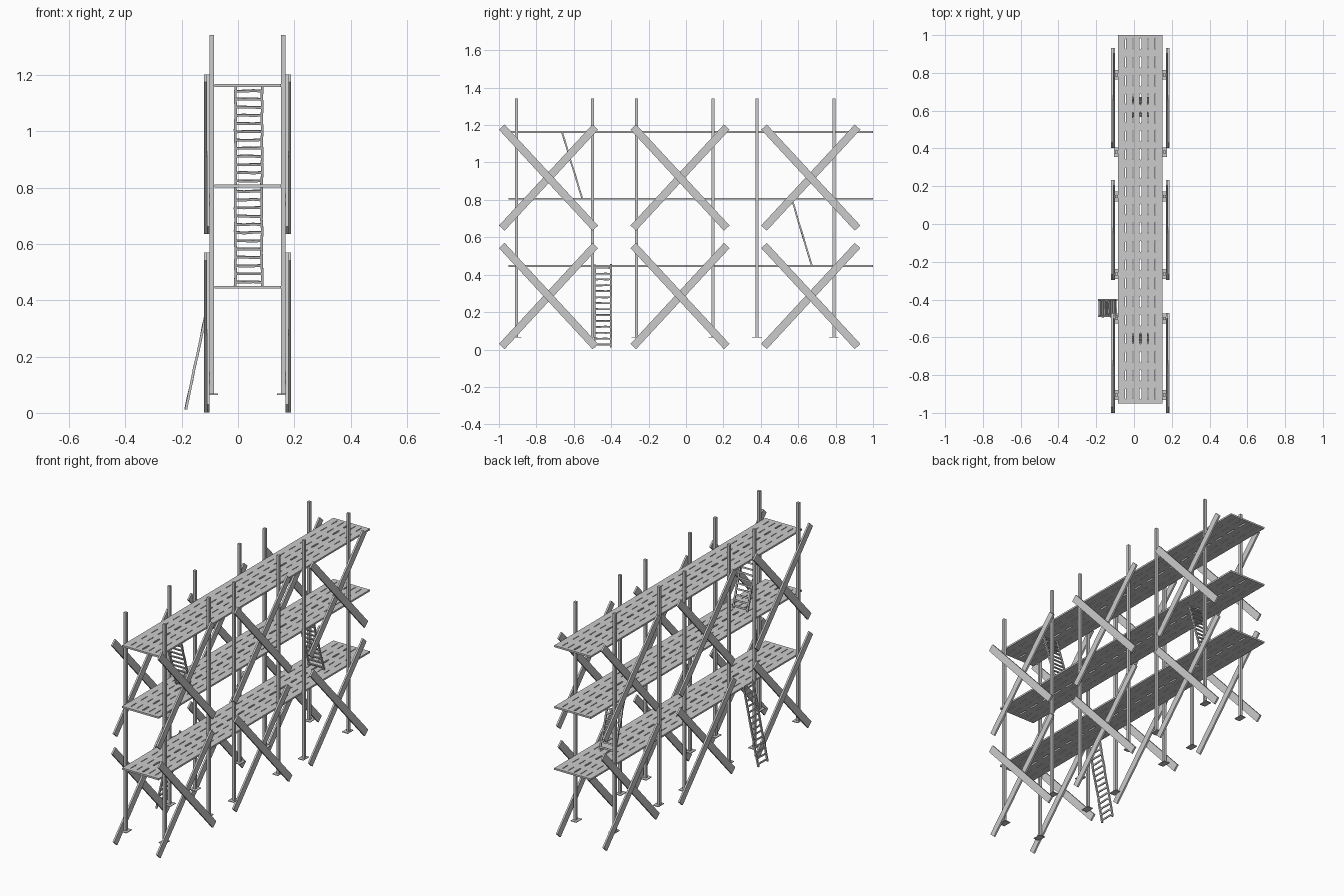
import bpy, bmesh, random
from mathutils import Vector

if "Cube" in bpy.data.objects:
    bpy.data.objects.remove(bpy.data.objects["Cube"])

random.seed(4)


def finish(bm, name):
    bmesh.ops.recalc_face_normals(bm, faces=bm.faces)
    me = bpy.data.meshes.new(name)
    bm.to_mesh(me)
    bm.free()
    ob = bpy.data.objects.new(name, me)
    bpy.context.collection.objects.link(ob)
    return ob


def beam(bm, pts, u, v):
    """Rectangular section with half-extents u, v swept through pts."""
    rings = [[bm.verts.new(p + a * u + b * v)
              for a, b in ((-1, -1), (1, -1), (1, 1), (-1, 1))] for p in pts]
    for r, s in zip(rings, rings[1:]):
        for i in range(4):
            j = (i + 1) % 4
            bm.faces.new((r[i], r[j], s[j], s[i]))
    bm.faces.new(rings[0][::-1])
    bm.faces.new(rings[-1])


X, Y, Z = Vector((1, 0, 0)), Vector((0, 1, 0)), Vector((0, 0, 1))
POST_Y = (-0.905, -0.5, -0.265, 0.145, 0.38, 0.79)
CX = 0.034  # centre line of the scaffold, moved off zero by the leaning ladder

# upright posts with base plates
for side in (-1, 1):
    for y in POST_Y:
        bm = bmesh.new()
        p = Vector((CX + side * 0.1265, y, 0))
        beam(bm, [p + Z * 0.066, p + Z * 1.342], X * 0.008, Y * 0.008)
        q = p - X * side * 0.004
        beam(bm, [q + Z * 0.064, q + Z * 0.068], X * 0.018, Y * 0.026)
        finish(bm, "post")

# crossed braces, two layers per side
for side in (-1, 1):
    for yc in (-0.735, -0.032, 0.667):
        for zc in (0.286, 0.919):
            for layer, d in ((0.140, 1), (0.150, -1)):
                bm = bmesh.new()
                c = Vector((CX + side * layer, yc, zc))
                h = Vector((0, 0.250, d * 0.270))
                n = Vector((0, -h.z, h.y)).normalized()
                beam(bm, [c - h, c + h], X * 0.005, n * 0.0205)
                finish(bm, "cross_brace")

# decks: six planks each, notched edges leave a row of slots between them
Y0, Y1, STEP = -0.95, 1.0, 0.0975
W = 0.236 / 6
for name, z in (("lower", 0.446), ("middle", 0.806), ("upper", 1.163)):
    for k in range(6):
        def edge(x, inward, depth):
            pts = []
            for i in range(20):
                y = Y0 + i * STEP
                for t, d in ((0, 0), (0.2, 0), (0.3, depth), (0.75, depth), (0.85, 0)):
                    pts.append((x + inward * d, y + t * STEP))
            return pts + [(x, Y1)]
        x0 = CX - 0.118 + k * W
        dl = 0 if k == 0 else (0.005 if k == 3 else 0.0022)
        dr = 0 if k == 5 else (0.005 if k == 2 else 0.0022)
        outline = edge(x0 + W, -1, dr) + edge(x0, 1, dl)[::-1]
        bm = bmesh.new()
        face = bm.faces.new([bm.verts.new((x, y, z - 0.005)) for x, y in outline])
        ext = bmesh.ops.extrude_face_region(bm, geom=[face])
        bmesh.ops.translate(bm, vec=Z * 0.010,
                            verts=[g for g in ext["geom"] if isinstance(g, bmesh.types.BMVert)])
        finish(bm, name + "_deck_plank")


# rough ladders: wobbly rails and slightly uneven rungs
def ladder(name, base, top, across, rungs, half):
    base, top = Vector(base), Vector(top)
    run = top - base
    n = run.cross(across).normalized()
    bm = bmesh.new()

    def wob(a):
        return random.uniform(-a, a)
    for s in (-1, 1):
        pts = [base + run * (i / 9) + across * (s * half + wob(0.0018)) + n * wob(0.0012)
               for i in range(10)]
        beam(bm, pts, across * 0.0045, n * 0.0045)
    for i in range(rungs):
        c = base + run * ((i + 0.45) / rungs)
        d = run.normalized()
        pts = [c + across * half * t + d * wob(0.0016) for t in (-1, -0.35, 0.35, 1)]
        beam(bm, pts, d * 0.0042, n * 0.0035)
    finish(bm, name)


ladder("ground_ladder", (-0.186, -0.445, 0.012), (-0.092, -0.445, 0.455), Y, 14, 0.043)
ladder("middle_ladder", (0.038, 0.672, 0.451), (0.038, 0.566, 0.803), X, 12, 0.047)
ladder("upper_ladder", (0.038, -0.556, 0.811), (0.038, -0.662, 1.160), X, 12, 0.047)
